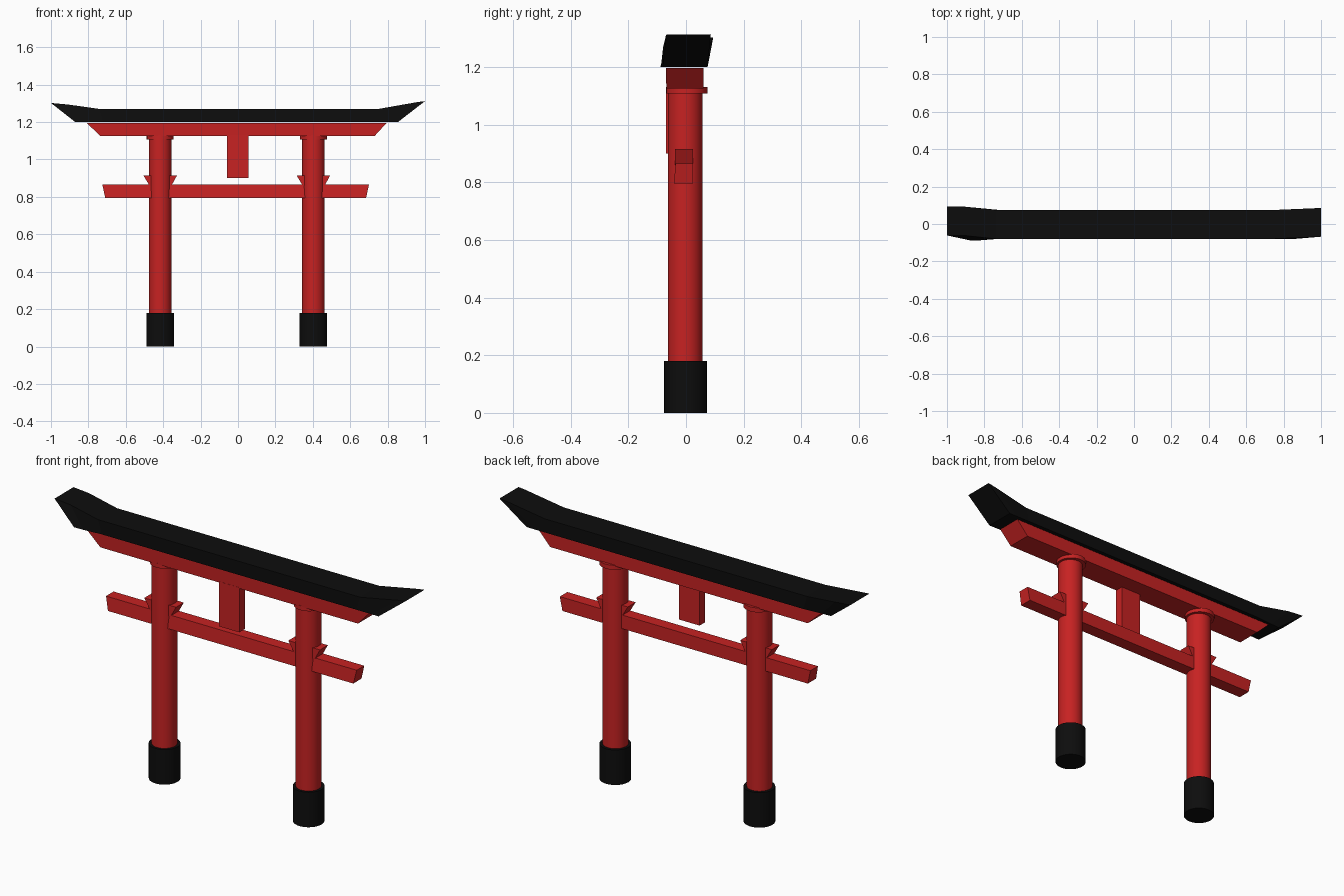
import bpy, bmesh, math

if "Cube" in bpy.data.objects:
    bpy.data.objects.remove(bpy.data.objects["Cube"])


def material(name, rgb):
    m = bpy.data.materials.new(name)
    m.diffuse_color = (*rgb, 1)
    m.use_nodes = True
    m.node_tree.nodes["Principled BSDF"].inputs["Base Color"].default_value = m.diffuse_color
    return m


RED = material("red_lacquer", (0.57, 0.016, 0.016))
BLACK = material("black_lacquer", (0.004, 0.004, 0.004))


def loft(name, rings, mat):
    """Skin equal-length rings of points and cap both ends."""
    bm = bmesh.new()
    loops = [[bm.verts.new(p) for p in ring] for ring in rings]
    for a, b in zip(loops, loops[1:]):
        for i in range(len(a)):
            j = (i + 1) % len(a)
            bm.faces.new((a[i], a[j], b[j], b[i]))
    bm.faces.new(loops[0])
    bm.faces.new(loops[-1])
    bmesh.ops.recalc_face_normals(bm, faces=bm.faces[:])
    me = bpy.data.meshes.new(name)
    bm.to_mesh(me)
    bm.free()
    me.materials.append(mat)
    ob = bpy.data.objects.new(name, me)
    bpy.context.collection.objects.link(ob)
    return ob


def tapered_bar(name, low, high, ylow, yhigh, z0, z1, mat=RED):
    """Box whose x and y ranges differ between bottom and top."""
    rings = [[(x[0], y[0], z), (x[1], y[0], z), (x[1], y[1], z), (x[0], y[1], z)]
             for x, y, z in ((low, ylow, z0), (high, yhigh, z1))]
    return loft(name, rings, mat)


def cylinder(name, x, y, r, z0, z1, mat):
    bpy.ops.mesh.primitive_cylinder_add(vertices=32, radius=r, depth=z1 - z0,
                                        location=(x, y, (z0 + z1) / 2))
    ob = bpy.context.object
    ob.name = name
    ob.data.materials.append(mat)
    bpy.ops.object.shade_smooth_by_angle(angle=math.radians(30))


# Black roof beam: top (x, z, y shift) and bottom (x, y shift) per station
stations = [((-1.0, 1.302, 0.016), (-0.87, -0.012)),
            ((-0.91, 1.294, 0.016), (-0.82, -0.010)),
            ((-0.74, 1.27, -0.002), (-0.72, -0.002)),
            ((0.75, 1.27, -0.002), (0.73, -0.002)),
            ((0.96, 1.307, 0.007), (0.81, -0.002)),
            ((1.0, 1.312, 0.009), (0.855, -0.003))]
H = 0.077
loft("roof_beam", [[(tx, s - H, tz), (tx, s + H, tz), (bx, b + H, 1.2), (bx, b - H, 1.2)]
                   for (tx, tz, s), (bx, b) in stations], BLACK)

# Red beam below the roof, and the tie beam through the posts
tapered_bar("upper_beam", (-0.735, 0.73), (-0.81, 0.795),
            (-0.068, 0.06), (-0.07, 0.06), 1.125, 1.196)
tapered_bar("tie_beam", (-0.71, 0.685), (-0.725, 0.70),
            (-0.042, 0.025), (-0.036, 0.025), 0.795, 0.865)

# Hanging plaque
tapered_bar("plaque", (-0.06, 0.056), (-0.06, 0.056),
            (-0.069, -0.025), (-0.069, -0.025), 0.90, 1.13)

# Posts with black footings, top collars and wedges
for side, x in (("left", -0.416), ("right", 0.403)):
    cylinder(side + "_post", x, -0.003, 0.06, 0.17, 1.12, RED)
    cylinder(side + "_footing", x, -0.002, 0.074, 0.0, 0.18, BLACK)
    cylinder(side + "_collar", x, 0.003, 0.072, 1.107, 1.13, RED)
    tapered_bar(side + "_wedge", (x - 0.057, x + 0.06), (x - 0.09, x + 0.09),
                (-0.038, 0.025), (-0.038, 0.025), 0.86, 0.915)
